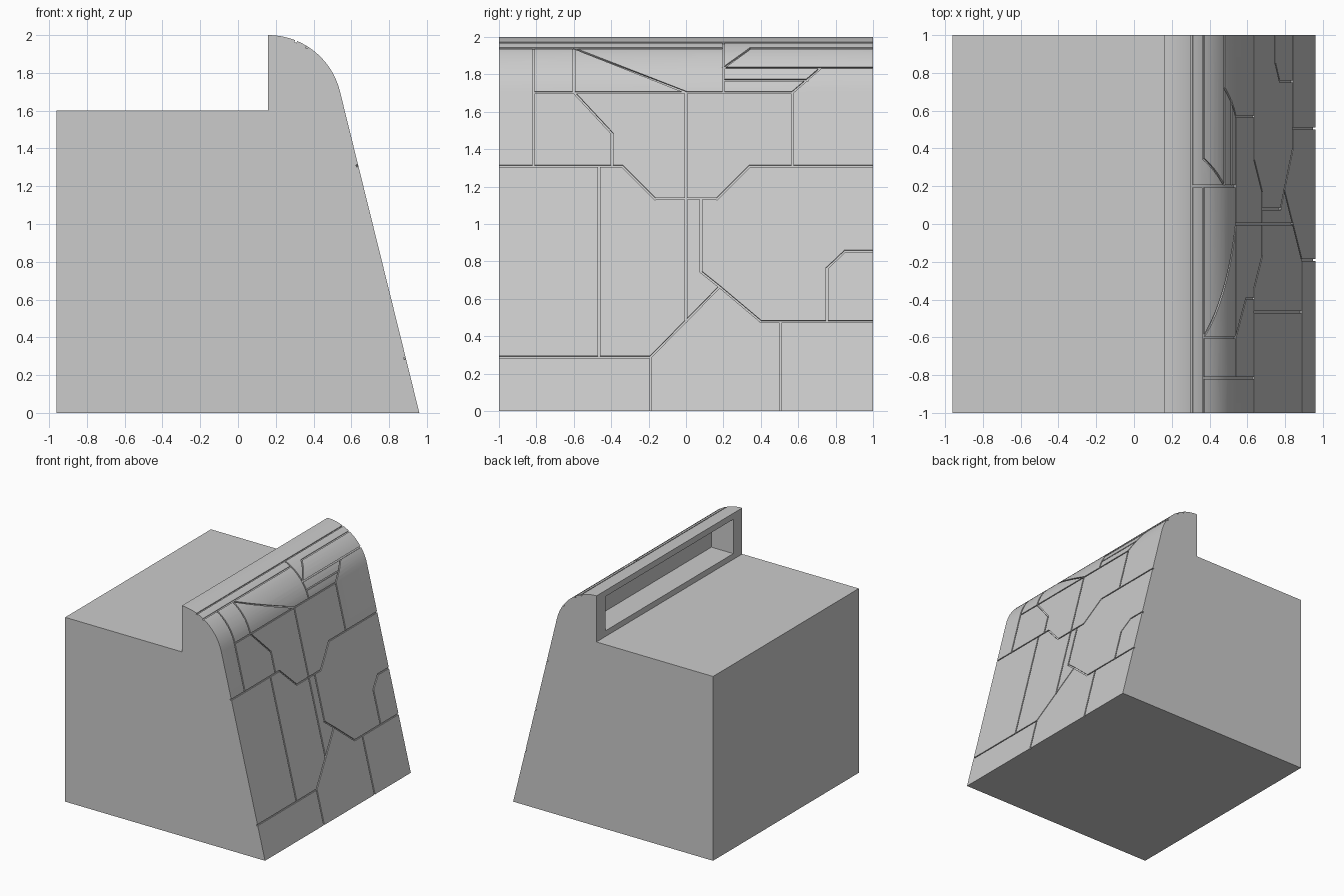
import bpy, bmesh, math
from mathutils import Vector

if "Cube" in bpy.data.objects:
    bpy.data.objects.remove(bpy.data.objects["Cube"])

# Outline: sloped front running tangentially into a rounded crest
CX, CZ, R = 0.16, 1.609, 0.391
SLOPE = Vector((1.703, 0, 0.42)).normalized()
A0 = math.atan2(SLOPE.z, SLOPE.x)
Z_TAN = CZ + R * math.sin(A0)
X_TAN = CX + R * math.cos(A0)


def surface(y, z):
    """Point and outward normal of the front skin at height z."""
    if z <= Z_TAN:
        x = 0.96 - (0.96 - X_TAN) * z / Z_TAN
        return Vector((x, y, z)), SLOPE.copy()
    a = math.asin(min(1, (z - CZ) / R))
    n = Vector((math.cos(a), 0, math.sin(a)))
    return Vector((CX, y, CZ)) + n * R, n


def loft(bm, rings):
    """Closed solid through a list of point rings."""
    vs = [[bm.verts.new(p) for p in ring] for ring in rings]
    n = len(vs[0])
    for a, b in zip(vs, vs[1:]):
        for i in range(n):
            j = (i + 1) % n
            bm.faces.new((a[i], a[j], b[j], b[i]))
    bm.faces.new(vs[0][::-1])
    bm.faces.new(vs[-1])


def make_object(name, bm):
    bmesh.ops.recalc_face_normals(bm, faces=bm.faces)
    me = bpy.data.meshes.new(name)
    bm.to_mesh(me)
    bm.free()
    ob = bpy.data.objects.new(name, me)
    bpy.context.collection.objects.link(ob)
    return ob


def extrude_profile(name, pts, half):
    bm = bmesh.new()
    loft(bm, [[(x, y, z) for x, z in pts] for y in (-half, half)])
    return make_object(name, bm)


def cut(target, cutter, use_self=False):
    cutter.hide_render = True
    m = target.modifiers.new("cut", 'BOOLEAN')
    m.operation, m.solver, m.object = 'DIFFERENCE', 'EXACT', cutter
    m.use_self = use_self
    bpy.context.view_layer.objects.active = target
    bpy.ops.object.modifier_apply(modifier=m.name)
    bpy.data.objects.remove(cutter)


# Main block
ARC = 18
arc = [(CX + R * math.cos(a), CZ + R * math.sin(a))
       for a in (A0 + (math.pi / 2 - A0) * i / ARC for i in range(ARC + 1))]
block = extrude_profile("stone_wall_block",
                        [(-0.96, 0), (0.96, 0)] + arc + [(0.16, 1.6), (-0.96, 1.6)], 1)

# Long recess in the back of the crest
cut(block, extrude_profile("recess_cutter",
    [(0.10, 1.65), (0.37, 1.65), (0.37, 1.87), (0.30, 1.925), (0.16, 1.947), (0.10, 1.947)], 0.877))

# Panel seams as (y, z) paths on the front skin
E = 1.02
SEAMS = [
    [(-E, 1.971), (E, 1.971)],
    [(-E, 1.94), (0.2, 1.94)],
    [(0.2, 1.971), (0.2, 1.705)],
    [(0.2, 1.835), (0.345, 1.94), (E, 1.94)],
    [(0.2, 1.835), (E, 1.835)],
    [(0.2, 1.77), (0.65, 1.77)],
    [(0.72, 1.835), (0.57, 1.705), (0.57, 1.31)],
    [(-0.815, 1.703), (0.57, 1.703)],
    [(-0.815, 1.94), (-0.815, 1.31)],
    [(-0.6, 1.94), (-0.6, 1.705), (-0.395, 1.485), (-0.395, 1.31)],
    [(-0.6, 1.94), (0, 1.705), (0, 0.48)],
    [(-E, 1.31), (-0.34, 1.31), (-0.165, 1.135), (0.165, 1.135), (0.34, 1.31), (E, 1.31)],
    [(0.08, 1.135), (0.08, 0.745), (0.18, 0.665), (0.4, 0.48), (E, 0.48)],
    [(0.18, 0.665), (-0.19, 0.29), (-0.19, -0.02)],
    [(-E, 0.29), (-0.19, 0.29)],
    [(-0.465, 1.31), (-0.465, 0.29)],
    [(0.505, 0.48), (0.505, -0.02)],
    [(0.755, 0.48), (0.755, 0.765), (0.85, 0.855), (E, 0.855)],
]
W, DEPTH = 0.0055, 0.011
bm = bmesh.new()
for path in SEAMS:
    for (y0, z0), (y1, z1) in zip(path, path[1:]):
        curved = max(z0, z1) > Z_TAN + 0.01 and abs(z0 - z1) > 0.01
        n = 10 if curved else 1
        pts = [surface(y0 + (y1 - y0) * i / n, z0 + (z1 - z0) * i / n) for i in range(n + 1)]
        rings = []
        for i, (p, nrm) in enumerate(pts):
            t = (pts[min(i + 1, n)][0] - pts[max(i - 1, 0)][0]).normalized()
            side = nrm.cross(t).normalized() * W
            p = p + t * (W * 0.8 if i == n else -W * 0.8 if i == 0 else 0)
            up, down = nrm * 0.012, nrm * -DEPTH
            rings.append([p + side + up, p - side + up, p - side + down, p + side + down])
        loft(bm, rings)
cut(block, make_object("seam_cutter", bm), True)

# Smooth crest, crisp edges
block.select_set(True)
bpy.context.view_layer.objects.active = block
bpy.ops.object.shade_smooth_by_angle(angle=math.radians(20))
